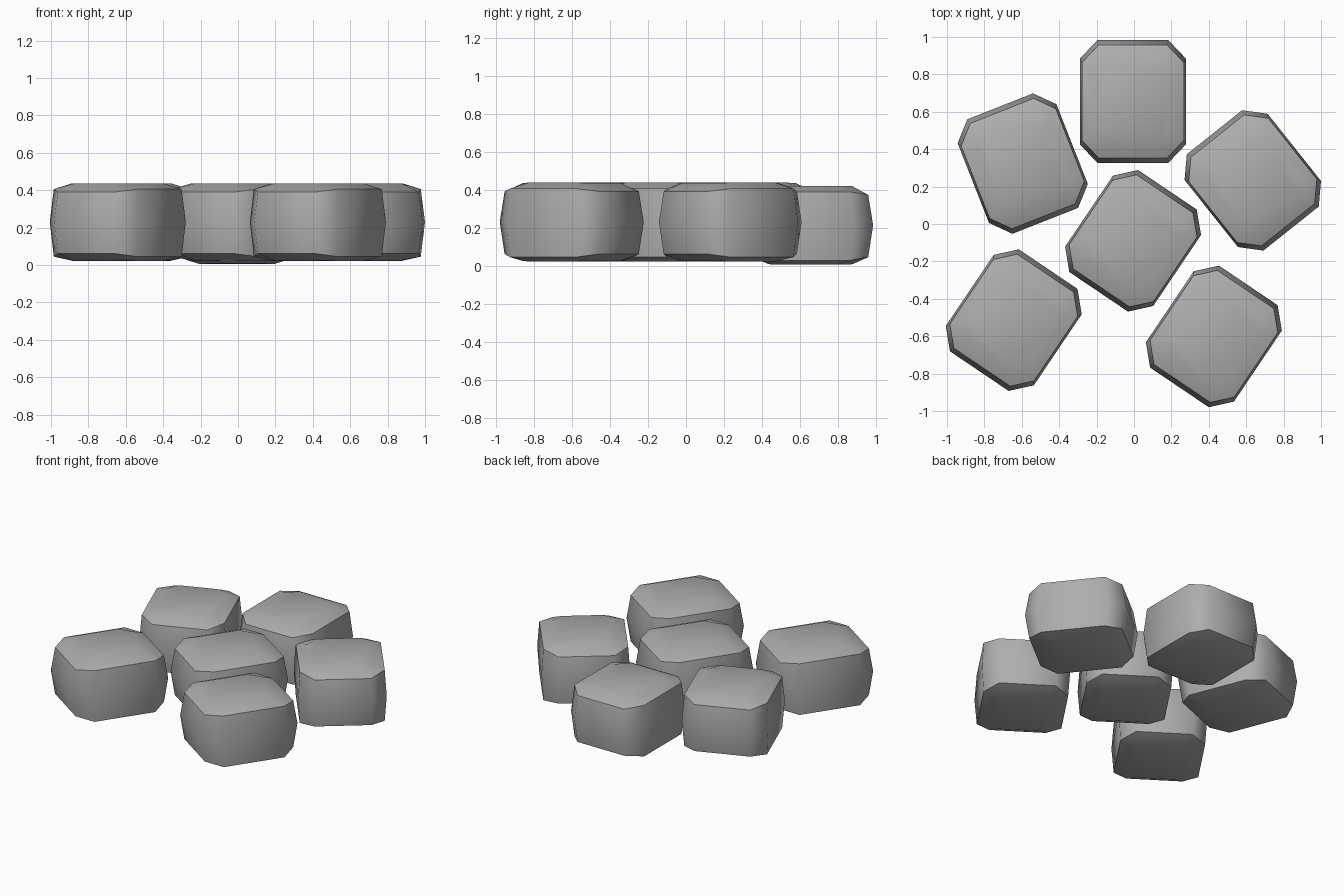
import bpy, bmesh
from math import radians

if "Cube" in bpy.data.objects:
    bpy.data.objects.remove(bpy.data.objects["Cube"])

grey = bpy.data.materials.new("dark_grey_stone")
grey.diffuse_color = (0.42, 0.42, 0.42, 1)
grey.use_nodes = True
grey.node_tree.nodes["Principled BSDF"].inputs["Base Color"].default_value = grey.diffuse_color


def octagon(bm, hx, hy, cx, cy, z_side, z_end):
    """Cut-corner rectangle; long-side corners at z_side, short-end corners at z_end."""
    pts = [(hx, -hy + cy, z_side), (hx, hy - cy, z_side),
           (hx - cx, hy, z_end), (-hx + cx, hy, z_end),
           (-hx, hy - cy, z_side), (-hx, -hy + cy, z_side),
           (-hx + cx, -hy, z_end), (hx - cx, -hy, z_end)]
    return [bm.verts.new(p) for p in pts]


def make_stone(name, x, y, z, angle):
    bm = bmesh.new()
    # cross-sections from bottom to top, heights relative to the stone's middle
    sections = [(0.20, 0.22, 0.07, 0.08, -0.207, -0.205),
                (0.272, 0.303, 0.09, 0.095, -0.185, -0.168),
                (0.284, 0.329, 0.095, 0.10, 0.0, 0.0),
                (0.272, 0.303, 0.09, 0.095, 0.176, 0.160),
                (0.20, 0.22, 0.07, 0.08, 0.207, 0.205)]
    rings = [octagon(bm, *s) for s in sections]
    for a, b in zip(rings, rings[1:]):
        for i in range(8):
            j = (i + 1) % 8
            bm.faces.new((a[i], a[j], b[j], b[i]))
    bm.faces.new(rings[0][::-1])
    bm.faces.new(rings[-1])
    for f in bm.faces:
        f.smooth = True
    # crisp rims where the sides meet the top and bottom
    for ring in (rings[1], rings[3]):
        for i in range(8):
            bm.edges.get((ring[i], ring[(i + 1) % 8])).smooth = False
    bmesh.ops.recalc_face_normals(bm, faces=bm.faces)
    mesh = bpy.data.meshes.new(name)
    bm.to_mesh(mesh)
    bm.free()
    mesh.materials.append(grey)
    ob = bpy.data.objects.new(name, mesh)
    ob.location = (x, y, z)
    ob.rotation_euler = (0, 0, radians(angle))
    bpy.context.collection.objects.link(ob)


# one stone in the middle, five around it
make_stone("stone_centre", -0.005, -0.09, 0.23, -34)
make_stone("stone_back", -0.006, 0.655, 0.213, 0)
make_stone("stone_back_left", -0.595, 0.323, 0.23, 21.5)
make_stone("stone_right", 0.635, 0.233, 0.23, 38.5)
make_stone("stone_front_left", -0.643, -0.514, 0.23, -34)
make_stone("stone_front_right", 0.427, -0.601, 0.23, -34)
